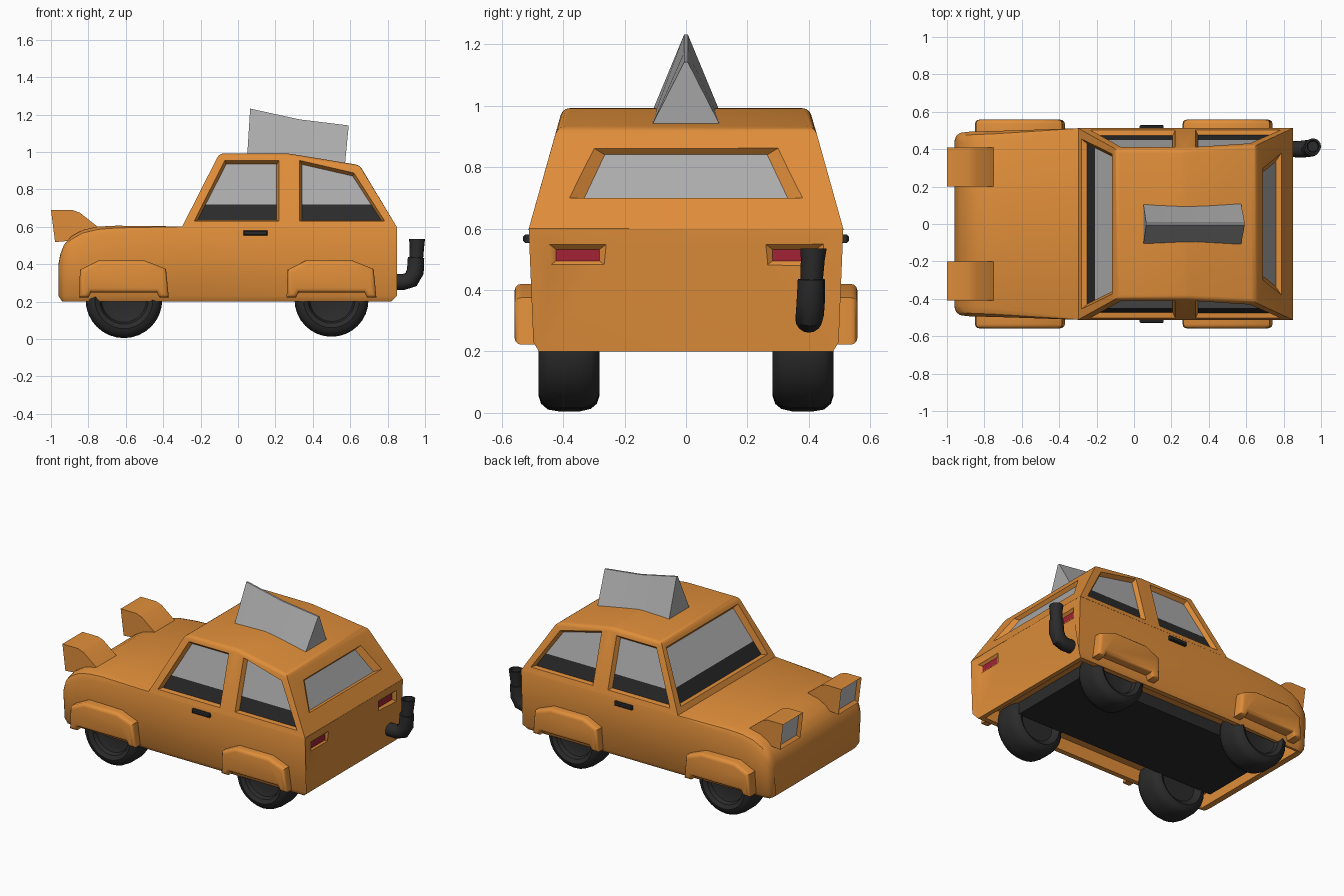
import bpy, bmesh, math
from mathutils import Vector as V

if "Cube" in bpy.data.objects:
    bpy.data.objects.remove(bpy.data.objects["Cube"])


def material(name, rgb):
    m = bpy.data.materials.new(name)
    m.diffuse_color = (*rgb, 1)
    m.use_nodes = True
    m.node_tree.nodes["Principled BSDF"].inputs["Base Color"].default_value = m.diffuse_color
    return m


ORANGE = material("orange paint", (0.74, 0.27, 0.042))
GREY = material("grey glass", (0.41, 0.41, 0.41))
PALE = material("pale glass", (0.50, 0.50, 0.50))
DARK = material("dark rubber", (0.024, 0.024, 0.024))
RED = material("red lamp", (0.36, 0.016, 0.035))


def loft(rings, bm=None):
    """Skin a list of equal-length point rings and cap both ends."""
    bm = bm or bmesh.new()
    vs = [[bm.verts.new(p) for p in r] for r in rings]
    n = len(vs[0])
    faces = [bm.faces.new((a[i], a[(i + 1) % n], b[(i + 1) % n], b[i]))
             for a, b in zip(vs, vs[1:]) for i in range(n)]
    faces += [bm.faces.new(vs[0]), bm.faces.new(vs[-1])]
    bmesh.ops.recalc_face_normals(bm, faces=faces)
    return bm


def finish(name, bm, *mats, angle=35):
    me = bpy.data.meshes.new(name)
    bm.to_mesh(me)
    bm.free()
    for m in mats:
        me.materials.append(m)
    me.shade_smooth()
    me.set_sharp_from_angle(angle=math.radians(angle))
    ob = bpy.data.objects.new(name, me)
    bpy.context.collection.objects.link(ob)
    return ob


def box_rings(x0, x1, y0, y1, z0, z1):
    return [[(x, y0, z0), (x, y1, z0), (x, y1, z1), (x, y0, z1)] for x in (x0, x1)]


def bevel(bm, test, width, segments=2):
    edges = [e for e in bm.edges if test(e)]
    bmesh.ops.bevel(bm, geom=edges, offset=width, segments=segments,
                    profile=0.5, affect='EDGES')


def cut(ob, cutter_bm):
    cutter = finish("cutter", cutter_bm, ORANGE)
    cutter.hide_render = True
    mod = ob.modifiers.new("cut", 'BOOLEAN')
    mod.object, mod.operation, mod.solver = cutter, 'DIFFERENCE', 'EXACT'
    dg = bpy.context.evaluated_depsgraph_get()
    me = bpy.data.meshes.new_from_object(ob.evaluated_get(dg))
    ob.modifiers.clear()
    ob.data = me
    bpy.data.objects.remove(cutter)
    me.shade_smooth()
    me.set_sharp_from_angle(angle=math.radians(35))


def recess(bm, name, pts, scale, depth, mats, split=None):
    """Add a tapered pocket to a cutter mesh and lay a pane on its floor."""
    pts = [V(p) for p in pts]
    c = sum(pts, V()) / len(pts)
    n = (pts[1] - pts[0]).cross(pts[2] - pts[1]).normalized()
    if n.dot(c - V((0.25, 0, 0.5))) < 0:
        n = -n
    inner = [c + V((q.x * scale[0], q.y * scale[0], q.z * scale[1])) - n * depth
             for q in (p - c for p in pts)]
    loft([[p + (p - q) for p, q in zip(pts, inner)], inner], bm)
    pane = bmesh.new()
    f = pane.faces.new([pane.verts.new(q + n * 0.003) for q in inner])
    f.normal_update()
    if f.normal.dot(n) < 0:
        f.normal_flip()
    if split:
        bmesh.ops.bisect_plane(pane, geom=pane.verts[:] + pane.edges[:] + pane.faces[:],
                               plane_co=(0, 0, split), plane_no=(0, 0, 1))
        for f in pane.faces:
            f.material_index = int(f.calc_center_median().z < split)
    finish(name, pane, *mats)


# Lower body: sections along x with a rounded nose and hood edge, sill tucked in
def section(x, top, w, r, tuck=0.0):
    wb = w - 0.015
    half = [(wb - 0.018, 0.2), (wb, 0.23), (w, top - r),
            (w - 0.3 * r, top - 0.3 * r), (w - r, top)]
    ring = half + [(-y, z) for y, z in reversed(half)]
    return [(x + (tuck if z < 0.21 else 0), y, z) for y, z in ring]


body = finish("body", loft([section(*s) for s in (
    (-0.96, 0.40, 0.445, 0.03, 0.02), (-0.95, 0.455, 0.472, 0.04, 0.014),
    (-0.93, 0.505, 0.487, 0.05), (-0.89, 0.55, 0.493, 0.055), (-0.83, 0.583, 0.495, 0.055),
    (-0.75, 0.601, 0.497, 0.05), (-0.65, 0.606, 0.50, 0.04), (-0.3, 0.602, 0.512, 0.004),
    (0.85, 0.60, 0.512, 0.004, -0.03))]), ORANGE)

# Hollow underside with a dark chassis, and tail lamps in pockets
cutters = loft(box_rings(-0.90, 0.79, -0.445, 0.445, 0.1, 0.285))
for s in (1, -1):
    recess(cutters, "tail_lamp", [(0.85, s * y, z) for y, z in
           ((0.255, 0.475), (0.45, 0.475), (0.45, 0.552), (0.255, 0.552))],
           (0.73, 0.5), 0.02, (RED,))
cut(body, cutters)
finish("chassis", loft(box_rings(-0.84, 0.66, -0.29, 0.29, 0.205, 0.30)), DARK)


# Cabin: side outline leaning inwards
def side(x, z, s):
    return (x, s * (0.512 - 0.11 * (z - 0.6) / 0.39), z)


outline = ((-0.30, 0.598), (0.85, 0.598), (0.65, 0.93), (0.27, 0.992), (-0.10, 0.992))
bm = loft([[side(x, z, s) for x, z in outline] for s in (1, -1)])
bevel(bm, lambda e: min(v.co.z for v in e.verts) > 0.7, 0.022, 3)
cabin = finish("cabin", bm, ORANGE)

# Window pockets and panes, dark along the lower band
cutters = bmesh.new()
for s in (1, -1):
    for name, pts in (
            ("front_side_window", ((-0.235, 0.63), (0.22, 0.63), (0.22, 0.955), (-0.07, 0.955))),
            ("rear_side_window", ((0.33, 0.63), (0.785, 0.63), (0.62, 0.888), (0.33, 0.955)))):
        recess(cutters, name, [side(x, z, s) for x, z in pts], (0.93, 0.92), 0.03,
               (GREY, DARK), 0.72)


def slope(x0, x1, z0, z1, z):
    return x0 + (x1 - x0) * (z - z0) / (z1 - z0)


recess(cutters, "windshield", [(slope(-0.30, -0.10, 0.598, 0.992, z), y, z) for y, z in
       ((-0.455, 0.635), (0.455, 0.635), (0.375, 0.955), (-0.375, 0.955))],
       (0.94, 0.92), 0.03, (PALE, DARK), 0.72)
recess(cutters, "rear_window", [(slope(0.85, 0.65, 0.598, 0.93, z), y, z) for y, z in
       ((-0.38, 0.70), (0.38, 0.70), (0.30, 0.862), (-0.30, 0.862))],
       (0.88, 0.92), 0.03, (GREY,))
cut(cabin, cutters)

# Wheels: turned tyre profile (y, radius)
tyre = ((0.43, 0.02), (0.43, 0.095), (0.44, 0.12), (0.465, 0.13), (0.48, 0.155), (0.472, 0.18),
        (0.45, 0.199), (0.415, 0.205), (0.345, 0.205), (0.31, 0.197), (0.29, 0.18),
        (0.282, 0.155), (0.31, 0.12))
for mid, k, label in ((-0.61, 1.0, "front"), (0.50, 0.965, "rear")):
    for s in (1, -1):
        finish(label + "_wheel", loft([[(mid + k * r * math.cos(a), s * y, 0.21 + k * r * math.sin(a))
               for a in (2 * math.pi * i / 32 for i in range(32))] for y, r in tyre]), DARK)
        # Rounded fender over the wheel
        arch = ((-0.24, 0.222), (-0.235, 0.37), (-0.135, 0.42), (0.11, 0.42), (0.225, 0.375),
                (0.24, 0.222), (0.19, 0.222), (0.175, 0.25), (-0.175, 0.25), (-0.19, 0.222))
        bm = loft([[(mid + x, s * y, z) for x, z in arch] for y in (0.455, 0.558)])
        bevel(bm, lambda e: all(abs(v.co.y) > 0.55 for v in e.verts), 0.022, 3)
        finish(label + "_fender", bm, ORANGE, angle=40)

for s in (1, -1):
    # Door handle
    bm = loft(box_rings(0.03, 0.158, *sorted((s * 0.50, s * 0.53)), 0.553, 0.58))
    bevel(bm, lambda e: all(abs(v.co.y) > 0.52 for v in e.verts), 0.006, 1)
    finish("door_handle", bm, DARK)
    # Pop-up headlight with a sunk lens
    pod = ((-1.0, 0.69), (-0.885, 0.69), (-0.845, 0.675), (-0.75, 0.60), (-0.75, 0.54), (-0.978, 0.518))
    bm = loft([[(x, s * y, z) for x, z in pod] for y in (0.20, 0.41)])
    lens = min(bm.faces, key=lambda f: f.normal.x)
    bmesh.ops.inset_individual(bm, faces=[lens], thickness=0.022, depth=-0.02)
    lens.material_index = 1
    finish("headlight", bm, ORANGE, PALE)

# Roof sign: bent triangular wedge
finish("roof_sign", loft([[(xb, -w, zb), (xb, w, zb), (xt, 0.006, zt), (xt, -0.006, zt)]
       for xb, xt, w, zb, zt in ((0.047, 0.065, 0.125, 0.945, 1.232), (0.33, 0.33, 0.112, 0.945, 1.174),
                                 (0.572, 0.592, 0.112, 0.935, 1.142))]), GREY, angle=10)

# Exhaust: rings (x, y, z, tilt in degrees, radius) swept up behind the car
rings = []
for x, y, z, t, r in ((0.83, 0.40, 0.305, 0, 0.042), (0.885, 0.40, 0.305, 0, 0.044),
                      (0.925, 0.403, 0.318, 40, 0.046), (0.948, 0.406, 0.36, 75, 0.046),
                      (0.952, 0.408, 0.435, 86, 0.044), (0.953, 0.409, 0.436, 86, 0.037),
                      (0.957, 0.413, 0.50, 88, 0.039), (0.957, 0.415, 0.535, 90, 0.043),
                      (0.957, 0.415, 0.535, 90, 0.032), (0.957, 0.415, 0.50, 90, 0.028)):
    t = math.radians(t)
    rings.append([(x - r * math.sin(a) * math.sin(t), y + r * math.cos(a), z + r * math.sin(a) * math.cos(t))
                  for a in (2 * math.pi * i / 16 for i in range(16))])
finish("exhaust", loft(rings), DARK)
